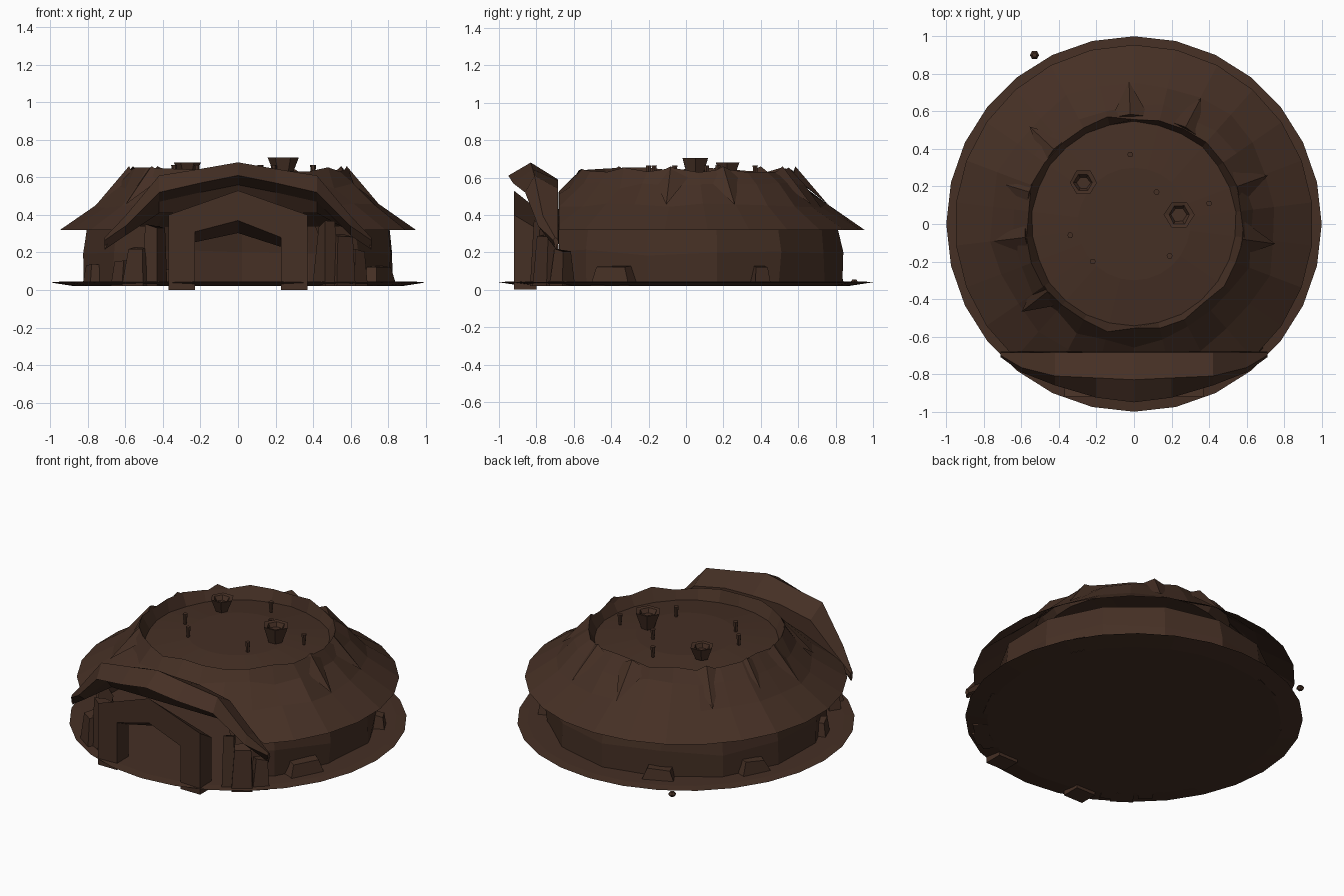
import bpy, bmesh, math, random
from mathutils import Vector

if "Cube" in bpy.data.objects:
    bpy.data.objects.remove(bpy.data.objects["Cube"])
random.seed(4)

mat = bpy.data.materials.new("dark brown earth")
mat.diffuse_color = (0.060, 0.029, 0.018, 1)
mat.use_nodes = True
mat.node_tree.nodes["Principled BSDF"].inputs["Base Color"].default_value = mat.diffuse_color


def finish(name, bm, recalc=True):
    if recalc:
        bmesh.ops.recalc_face_normals(bm, faces=bm.faces)
    me = bpy.data.meshes.new(name)
    bm.to_mesh(me)
    bm.free()
    me.materials.append(mat)
    ob = bpy.data.objects.new(name, me)
    bpy.context.collection.objects.link(ob)
    return ob


def lathe(profile, n, jitter=None, phase=0.0, bottom=True, top=True):
    """Faceted solid or shell from (radius, z) rings; jitter gives (dr, dz) per ring."""
    bm = bmesh.new()
    rings = []
    for i, (r, z) in enumerate(profile):
        dr, dz = jitter[i] if jitter else (0, 0)
        ring = []
        for k in range(n):
            a = 2 * math.pi * k / n + phase
            rr = r + random.uniform(-dr, dr)
            ring.append(bm.verts.new((rr * math.cos(a), rr * math.sin(a), z + random.uniform(-dz, dz))))
        rings.append(ring)
    for a, b in zip(rings, rings[1:]):
        for k in range(n):
            bm.faces.new((a[k], a[(k + 1) % n], b[(k + 1) % n], b[k]))
    if bottom:
        bm.faces.new(rings[0][::-1])
    if top:
        bm.faces.new(rings[-1])
    return bm


def cut_front(bm, y):
    """Slice off the front of a shell, leaving it open."""
    geom = bm.verts[:] + bm.edges[:] + bm.faces[:]
    bmesh.ops.bisect_plane(bm, geom=geom, plane_co=(0, y, 0), plane_no=(0, -1, 0), clear_outer=True)


def loft(name, loops):
    """Skin between equal closed loops of points, with end caps."""
    bm = bmesh.new()
    vs = [[bm.verts.new(p) for p in lp] for lp in loops]
    n = len(vs[0])
    for a, b in zip(vs, vs[1:]):
        for k in range(n):
            bm.faces.new((a[k], a[(k + 1) % n], b[(k + 1) % n], b[k]))
    bm.faces.new(vs[0])
    bm.faces.new(vs[-1])
    return finish(name, bm)


def rock(name, x, y, w, d, h, top=0.7):
    """Tapered slab leaning against the wall, turned to face outward."""
    bm = bmesh.new()
    bmesh.ops.create_cube(bm, size=1)
    a = math.atan2(y, x) + math.pi / 2
    for v in bm.verts:
        s = top if v.co.z > 0 else 1
        z = 0.02 if v.co.z < 0 else h * random.uniform(0.88, 1.0)
        px, py = v.co.x * w * s + random.uniform(-.01, .01), v.co.y * d * s
        v.co = Vector((x + px * math.cos(a) - py * math.sin(a), y + px * math.sin(a) + py * math.cos(a), z))
    return finish(name, bm)


# ground plate
finish("ground_plate", lathe([(0.87, 0.02), (1.0, 0.04), (0.94, 0.045)], 28, phase=math.pi / 2))

# hollow faceted wall, open at the front
wall = lathe([(0.83, 0.02), (0.835, 0.2), (0.815, 0.34)], 14, [(0.012, 0), (0.012, 0.02), (0.01, 0)], 0.2,
             bottom=False, top=False)
cut_front(wall, -0.68)
finish("wall", wall, recalc=False)

# roof shell: clean eave, rough slope, jagged rim around a sunken, slightly domed top
roof = lathe([(0.955, 0.32), (0.76, 0.45), (0.64, 0.555), (0.572, 0.642), (0.545, 0.57), (0.3, 0.60)], 26,
             [(0, 0), (0.02, 0.012), (0.025, 0.02), (0.02, 0.014), (0.005, 0), (0, 0)], math.pi / 2, bottom=False)
cut_front(roof, -0.68)
finish("roof", roof, recalc=False)

# spurs along the roof slope
for deg in (20, 62, 92, 137, 163, 187, 218, 352):
    a = math.radians(deg)
    u, t = Vector((math.cos(a), math.sin(a), 0)), Vector((-math.sin(a), math.cos(a), 0))
    base = [u * .57 - t * .10, u * .76, u * .57 + t * .10]
    zs = (.61, .455, .61)
    bm = bmesh.new()
    lo = [bm.verts.new(p + Vector((0, 0, z))) for p, z in zip(base, zs)]
    tip = bm.verts.new(u * .585 + Vector((0, 0, .66)))
    for i in range(3):
        bm.faces.new((lo[i], lo[(i + 1) % 3], tip))
    bm.faces.new(lo)
    finish("roof_spur", bm)

# hood curling forward over the entrance: x, back top z, ridge y/z, lip y/z
half = [(0.0, .59, -.83, .68, -.95, .61), (.2, .585, -.82, .645, -.925, .57),
        (.42, .54, -.81, .61, -.86, .52), (.6, .37, -.765, .395, -.79, .34), (.71, .27, -.70, .28, -.71, .265)]
stations = [(-s[0],) + s[1:] for s in half[:0:-1]] + half
loops = []
for x, bz, ry, rz, ly, lz in stations:
    zb = min(lz - .02, .42)
    loops.append([(x, -.68, zb), (x, -.685, bz), (x, ry, rz), (x, ly, lz),
                  (x, ly * .4 - .41, lz - .05), (x, -.705, zb - .01)])
loft("entrance_hood", loops)

# gabled portal frame, lower towards the back
outer = [(-.37, 0), (-.37, .40), (0, .53), (.37, .40), (.37, 0)]
inner = [(.23, 0), (.23, .28), (0, .37), (-.23, .31), (-.23, 0)]
front = [(x, -.92, z) for x, z in outer + inner]
back = [(x, -.80, z * .82) for x, z in outer + inner]
bm = bmesh.new()
f = [bm.verts.new(p) for p in front]
b = [bm.verts.new(p) for p in back]
for k in range(10):
    bm.faces.new((f[k], f[(k + 1) % 10], b[(k + 1) % 10], b[k]))
for k in range(4):
    bm.faces.new((f[k], f[k + 1], f[8 - k], f[9 - k]))
    bm.faces.new((b[k], b[k + 1], b[8 - k], b[9 - k]))
finish("portal_frame", bm)

# stone slabs beside the portal and round the wall foot
for x, y, w, d, h in [(.47, -.76, .08, .12, .37), (.55, -.74, .13, .10, .32), (-.53, -.75, .14, .10, .23),
                      (-.44, -.76, .09, .12, .36), (.62, -.66, .10, .10, .22), (-.62, -.64, .10, .08, .16),
                      (.74, -.38, .24, .12, .13), (.74, .40, .10, .08, .13),
                      (-.74, .37, .2, .1, .13), (-.34, .76, .2, .1, .12), (-.76, -.3, .12, .1, .14)]:
    rock("stone_slab", x, y, w, d, h)

# two flared hexagonal vents
for x, y, r, h in [(-.27, .22, .072, .68), (.24, .05, .08, .705)]:
    bm = lathe([(r * .55, .60), (r, h), (r * .7, h - .004), (r * .5, h - .03)], 6, [(.004, 0)] * 4)
    finish("roof_vent", bm).location = (x, y, 0)

# small pegs on the roof
for x, y in [(-.02, .37), (.12, .17), (.40, .11), (-.34, -.06), (.19, -.17), (-.22, -.20)]:
    finish("roof_peg", lathe([(.010, .598), (.016, .665)], 6)).location = (x, y, 0)

# loose pebble behind
finish("pebble", lathe([(.012, .025), (.025, .04), (.012, .055)], 6)).location = (-.53, .90, 0)
